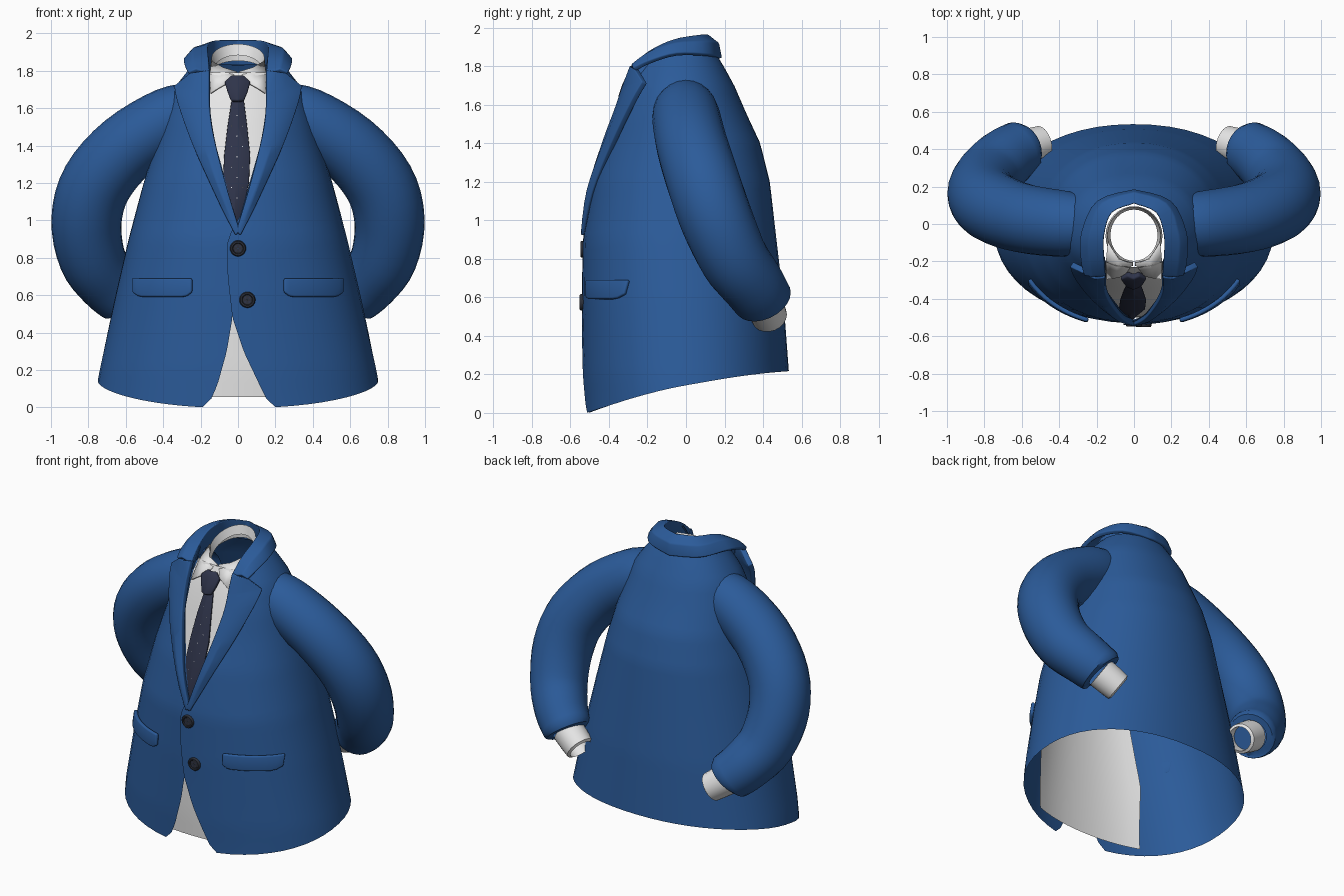
import bpy, bmesh, math
from mathutils import Vector

if "Cube" in bpy.data.objects:
    bpy.data.objects.remove(bpy.data.objects["Cube"])


def material(name, rgb):
    m = bpy.data.materials.new(name)
    m.diffuse_color = (*rgb, 1)
    m.use_nodes = True
    m.node_tree.nodes["Principled BSDF"].inputs["Base Color"].default_value = m.diffuse_color
    return m


BLUE = material("blue_wool", (0.024, 0.104, 0.32))
WHITE = material("white_cotton", (0.80, 0.80, 0.80))
NAVY = material("navy_silk", (0.028, 0.034, 0.068))
DARK = material("dark_button", (0.026, 0.030, 0.042))


def make(name, bm, mat, thick=0, bevel=0, mirror=False):
    me = bpy.data.meshes.new(name)
    bm.to_mesh(me)
    bm.free()
    ob = bpy.data.objects.new(name, me)
    bpy.context.collection.objects.link(ob)
    me.materials.append(mat)
    if thick:
        s = ob.modifiers.new("thickness", 'SOLIDIFY')
        s.thickness, s.offset = thick, 0
    if bevel:
        b = ob.modifiers.new("soft_edge", 'BEVEL')
        b.width, b.segments = bevel, 3
    if mirror:
        ob.modifiers.new("mirror", 'MIRROR').use_mirror_merge = False
    bpy.ops.object.select_all(action='DESELECT')
    bpy.context.view_layer.objects.active = ob
    ob.select_set(True)
    bpy.ops.object.shade_smooth_by_angle(angle=math.radians(40))
    return ob


def grid(name, rows, mat, closed=False, flip=False, **kw):
    """Sheet of quads through rows of points."""
    bm = bmesh.new()
    vs = [[bm.verts.new(p) for p in r] for r in rows]
    n = len(rows[0])
    for a, b in zip(vs, vs[1:]):
        for j in range(n if closed else n - 1):
            k = (j + 1) % n
            q = [a[j], a[k], b[k], b[j]]
            bm.faces.new(q[::-1] if flip else q)
    return make(name, bm, mat, **kw)


def lerp_table(table, z):
    if z <= table[0][0]:
        return table[0][1:]
    for a, b in zip(table, table[1:]):
        if z <= b[0]:
            t = (z - a[0]) / (b[0] - a[0])
            return tuple(p + (q - p) * t for p, q in zip(a[1:], b[1:]))
    return table[-1][1:]


def spline(pts, steps):
    """Catmull-Rom samples through points of any dimension."""
    out = []
    for i in range(len(pts) - 1):
        p = [pts[max(i - 1, 0)], pts[i], pts[i + 1], pts[min(i + 2, len(pts) - 1)]]
        for s in range(steps):
            t = s / steps
            out.append(tuple(0.5 * (2 * b + (c - a) * t + (2 * a - 5 * b + 4 * c - d) * t * t
                             + (3 * b - a - 3 * c + d) * t ** 3) for a, b, c, d in zip(*p)))
    return out + [tuple(pts[-1])]


def rings(path, sides):
    """Circular rings along a path of (x, y, z, radius)."""
    out = []
    for i, p in enumerate(path):
        t = Vector(path[min(i + 1, len(path) - 1)][:3]) - Vector(path[max(i - 1, 0)][:3])
        u = t.cross(Vector((0, 1, 0))).normalized()
        w = t.cross(u).normalized()
        out.append([Vector(p[:3]) + (u * math.cos(a) + w * math.sin(a)) * p[3]
                    for a in (2 * math.pi * k / sides for k in range(sides))])
    return out


# Body cross-sections: z, half width, front y, back y
BODY = [(0, .775, -.515, .565), (.2, .74, -.525, .535), (.6, .655, -.53, .505),
        (.9, .585, -.525, .47), (1.2, .505, -.47, .435), (1.4, .445, -.405, .385),
        (1.55, .40, -.36, .315), (1.7, .345, -.305, .25), (1.8, .27, -.255, .195), (1.9, .18, -.215, .135)]
N = 2.15


def surf(x, z):
    rx, yf, yb = lerp_table(BODY, z)
    k = max(0, 1 - abs(x / rx) ** N) ** (1 / N)
    return (yf + yb) / 2 - (yb - yf) / 2 * k


# Jacket body: open shell with front edges and a hem rising to the back
EDGE = [(0, .20, -.19), (.03, .16, -.15), (.12, .115, -.11), (.3, .03, -.06), (.48, -.03, -.03),
        (.7, -.055, -.02), (.9, -.055, .0), (.97, -.02, .0), (1.02, .01, -.02), (1.3, .09, -.09),
        (1.5, .147, -.147), (1.9, .155, -.155)]
rows, COLS = [], 48
for i in range(41):
    v = i / 40
    z0 = v * 1.86
    rx0 = lerp_table(BODY, z0)[0]
    a0, a1 = (math.copysign(math.asin(min(1, abs(x / rx0) ** (N / 2))), x) for x in lerp_table(EDGE, z0))
    row = []
    for j in range(COLS + 1):
        a = a0 + (2 * math.pi + a1 - a0) * j / COLS
        s, c = math.sin(a), math.cos(a)
        hy = -.525 * c
        hem = max(0, .145 + .21 * hy - .14 * hy * hy)
        z = hem + v * (1.86 - hem)
        rx, yf, yb = lerp_table(BODY, z)
        x = rx * math.copysign(abs(s) ** (2 / N), s)
        y = (yf + yb) / 2 - (yb - yf) / 2 * math.copysign(abs(c) ** (2 / N), c)
        row.append((x, y - .012 * max(0, 1 - j / 4), z))
    rows.append(row)
grid("jacket_body", rows, BLUE)

# Lapels, tucked under the collar at the top
inner = [(.152, -.272, 1.80), (.152, -.318, 1.69), (.148, -.358, 1.57), (.118, -.42, 1.40),
         (.055, -.497, 1.15), (-.01, -.528, .94)]
outer = [(.25, -.258, 1.785), (.335, -.215, 1.715), (.315, -.27, 1.62), (.235, -.375, 1.40),
         (.12, -.475, 1.15), (.012, -.53, .92)]
rows = []
for k, (p, q) in enumerate(zip(inner, outer)):
    p, q = Vector(p), Vector(q)
    bulge = Vector((0, -.015 if k < 5 else 0, 0))
    rows.append([p, p.lerp(q, .5) + bulge, q])
rows = [rows[0]] + [list(r) for r in zip(*[spline([tuple(w[j]) for w in rows[1:]], 4) for j in range(3)])]
grid("lapels", rows, BLUE, flip=True, thick=.034, bevel=.01, mirror=True)


# Jacket collar: inner stand, fold line and outer edge wrapped round the neck
def both_sides(half):
    s = spline(half, 4)
    return s + [(-x, y, z) for x, y, z in s[-2::-1]]


stand = both_sides([(.172, -.265, 1.73), (.185, -.17, 1.79), (.182, -.05, 1.82), (.135, .085, 1.83), (0, .135, 1.83)])
fold = both_sides([(.162, -.282, 1.785), (.168, -.185, 1.872), (.168, -.06, 1.93), (.123, .065, 1.952), (0, .115, 1.954)])
rim = both_sides([(.262, -.27, 1.782), (.278, -.19, 1.82), (.275, -.05, 1.86), (.19, .115, 1.855), (0, .173, 1.84)])
mid = [tuple((a + b) / 2 for a, b in zip(p, q)) for p, q in zip(fold, rim)]
mid = [(x * 1.05, y + (.015 if y > 0 else 0), z + .016) for x, y, z in mid]
grid("jacket_collar", [stand, fold, mid, rim], BLUE, flip=True, thick=.028, bevel=.01)

# Sleeves, with the hem turned in
arm = spline([(.22, 0, 1.585, .15), (.36, 0, 1.54, .175), (.59, .03, 1.393, .185), (.755, .09, 1.2, .19),
              (.81, .16, 1.0, .188), (.78, .25, .80, .178), (.695, .345, .67, .165), (.61, .40, .588, .153)], 4)
arm += [(.602, .403, .578, .138), (.598, .405, .573, .10)]
grid("sleeves", rings(arm, 24), BLUE, closed=True, flip=True, mirror=True)

# Shirt cuffs and the blue inside of each sleeve
d = Vector((-.80, .24, -.55))
base = Vector((.605, .40, .575))
path = [(*(base + d * t), r) for t, r in ((0, .10), (.07, .098), (.14, .093), (.147, .08), (.15, .076))]
cr = rings(path, 20)
cr.append([p - d * .1 for p in cr[-1]])
grid("shirt_cuffs", cr, WHITE, closed=True, flip=True, mirror=True)
bm = bmesh.new()
bm.faces.new([bm.verts.new(p) for p in rings([(*(base + d * t), .08) for t in (.08, .09)], 20)[0]])
make("sleeve_inside", bm, BLUE, mirror=True)

# Shirt front, wider at the bottom
rows = []
for i in range(25):
    z = .055 + (1.79 - .055) * i / 24
    w = lerp_table([(0, .40), (.5, .40), (1.0, .30), (1.5, .21), (1.79, .16)], z)[0]
    rows.append([(w * k / 6, surf(w * k / 6, z) + .03, z) for k in range(-6, 7)])
grid("shirt_front", rows, WHITE)

# Shirt collar band, tilted forward
top, low, inn = [], [], []
for k in range(33):
    a = .03 + (2 * math.pi - .06) * k / 32
    s, c = math.sin(a), math.cos(a)
    z = 1.868 - .075 * c
    top.append((.142 * s, -.06 - .15 * c, z))
    low.append((.152 * s, -.065 - .16 * c, z - .09))
    inn.append((.126 * s, -.06 - .137 * c, z - .06))
grid("shirt_collar_band", [low, top, inn], WHITE)
# Pointed collar leaves lying on the shirt
rows = [[(.005, -.212, 1.792), (.08, -.190, 1.815), (.14, -.10, 1.85)],
        [(.03, -.245, 1.765), (.09, -.232, 1.765), (.148, -.19, 1.79)],
        [(.055, -.277, 1.735), (.10, -.287, 1.71), (.146, -.293, 1.68)]]
grid("shirt_collar_leaves", rows, WHITE, flip=True, thick=.01, mirror=True)


# Tie: blade and knot follow the shirt
def strip(name, profile, lift, thick, bevel):
    rows = []
    for z, l, r in profile:
        y = surf(0, z) + .03 - lift
        m = (l + r) / 2
        rows.append([(l, y + .008, z), (m, y - .008, z), (r, y + .008, z)])
    return grid(name, rows, NAVY, thick=thick, bevel=bevel)


strip("tie_blade", [(.96, -.022, .0), (1.08, -.07, .03), (1.2, -.08, .058), (1.35, -.073, .064),
                    (1.5, -.055, .048), (1.66, -.03, .028)], .018, .014, .004)
strip("tie_knot", [(1.635, -.035, .028), (1.68, -.052, .048), (1.735, -.070, .064), (1.77, -.03, .025)],
      .032, .035, .01)

# Small pale dots on the tie
bm = bmesh.new()
for i in range(9):
    z = 1.12 + .055 * i
    for x in ((-.035, .025) if i % 2 else (-.005,)):
        y = surf(0, z) - .004
        bm.faces.new([bm.verts.new((x + .0035 * math.cos(t), y, z + .0035 * math.sin(t)))
                      for t in (math.pi * k / 3 for k in range(6))])
make("tie_dots", bm, WHITE)

# Pocket flaps with rounded lower corners
cols = []
for k in range(13):
    x = .245 + .315 * k / 12
    e = min(k, 12 - k)
    zb = .59 + (.025 if e == 0 else .006 if e == 1 else 0)
    cols.append([(x, surf(x, z) - .017, z) for z in (.69, .64, zb)])
grid("pocket_flaps", cols, BLUE, flip=True, thick=.024, bevel=.01, mirror=True)

# Buttons: disc, raised rim and thread holes
for n, (bx, bz) in enumerate(((0, .85), (.05, .575))):
    by = surf(bx, bz) - .012
    prof = [(.002, .005), (.026, .005), (.030, .011), (.038, .011), (.043, .005), (.043, -.008)]
    rows = [[(bx + r * math.cos(t), by - h, bz + r * math.sin(t))
             for t in (2 * math.pi * k / 24 for k in range(24))] for r, h in prof]
    grid(f"button_{n + 1}", rows, DARK, closed=True)
    bm = bmesh.new()
    for sx in (-1, 1):
        for sz in (-1, 1):
            bm.faces.new([bm.verts.new((bx + sx * .011 + .006 * math.cos(t), by - .0065,
                                        bz + sz * .011 + .006 * math.sin(t)))
                          for t in (math.pi * k / 4 for k in range(8))])
    make(f"button_holes_{n + 1}", bm, NAVY)
